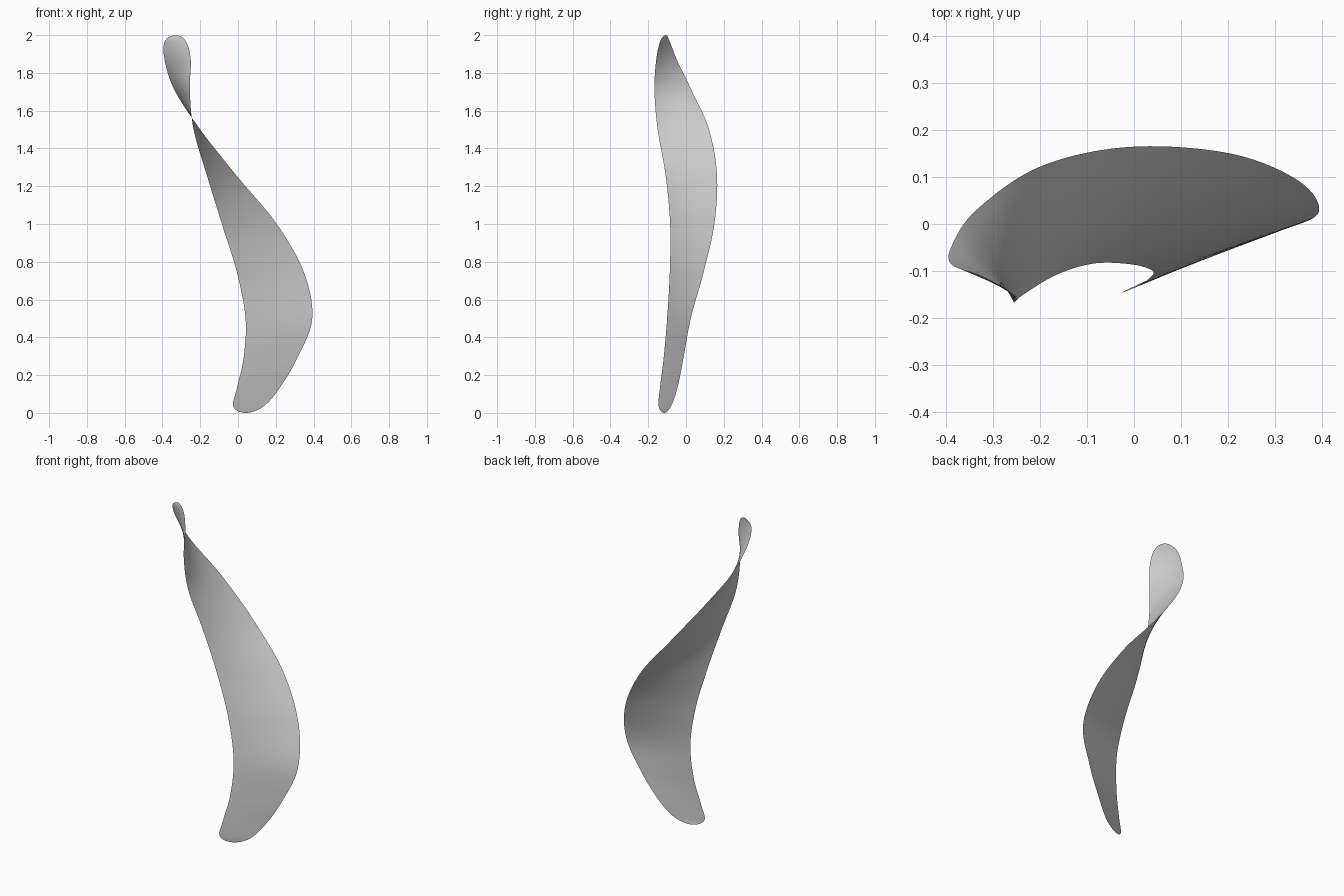
import bpy, bmesh, math
from mathutils import Vector

if "Cube" in bpy.data.objects:
    bpy.data.objects.remove(bpy.data.objects["Cube"])

# Paired edge stations (x, y), inner and outer; heights follow z = 1 - cos(t)
INNER = [(.04, -.115), (-.025, -.145), (-.005, -.138), (.03, -.118), (.04, -.1),
         (-.005, -.086), (-.085, -.084), (-.165, -.108), (-.235, -.15),
         (-.255, -.167), (-.25, -.158), (-.275, -.137), (-.33, -.108)]
OUTER = [(.04, -.115), (.135, -.08), (.222, -.045), (.315, -.013), (.393, .025),
         (.35, .092), (.205, .15), (-.01, .164), (-.2, .122),
         (-.335, .03), (-.388, -.047), (-.388, -.086), (-.33, -.108)]
STEPS, ACROSS = 10, 10


def smooth(before, after, s):
    """Catmull-Rom curve along one edge; the outline continues onto the other edge."""
    pts = [Vector(p) for p in [before[1]] + after + [before[-2]]]
    k = min(int(s), len(after) - 2)
    f = s - k
    a, b, c, d = pts[k:k + 4]
    return .5 * (2 * b + (c - a) * f + (2 * a - 5 * b + 4 * c - d) * f ** 2
                 + (3 * b - a - 3 * c + d) * f ** 3)


# Twisted leaf: straight sections lofted between the two edges
bm = bmesh.new()
rows = []
spans = len(INNER) - 1
for i in range(spans * STEPS + 1):
    s = i / STEPS
    z = 1 - math.cos(math.pi * s / spans)
    a, b = smooth(OUTER, INNER, s), smooth(INNER, OUTER, s)
    rows.append([bm.verts.new((*a.lerp(b, j / ACROSS), z)) for j in range(ACROSS + 1)])
for lower, upper in zip(rows, rows[1:]):
    for j in range(ACROSS):
        bm.faces.new((lower[j], lower[j + 1], upper[j + 1], upper[j]))
bmesh.ops.remove_doubles(bm, verts=bm.verts, dist=1e-5)
for face in bm.faces:
    face.smooth = True
mesh = bpy.data.meshes.new("twisted_leaf")
bm.to_mesh(mesh)
bm.free()
leaf = bpy.data.objects.new("twisted_leaf", mesh)
bpy.context.collection.objects.link(leaf)
